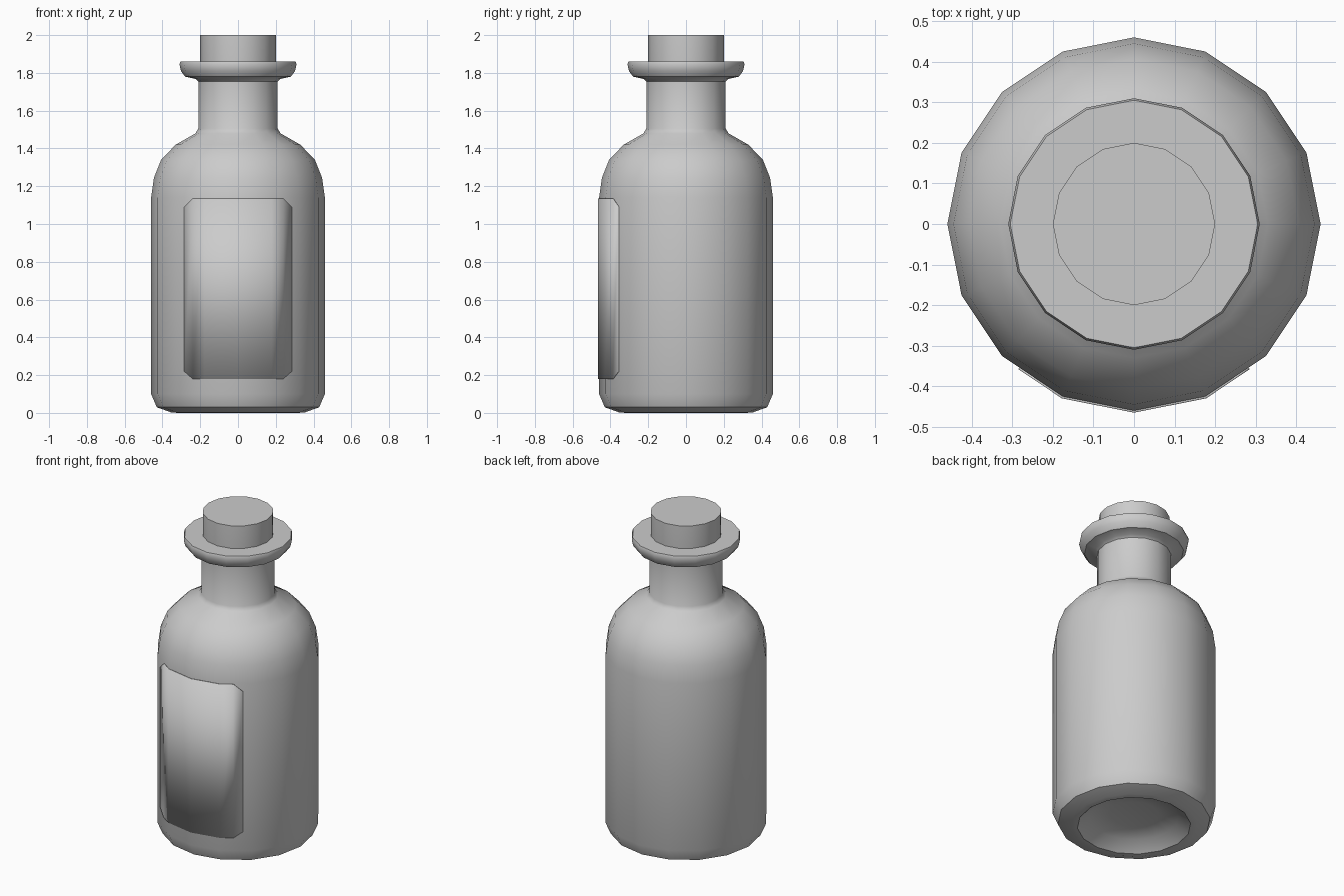
import bpy, math

if "Cube" in bpy.data.objects:
    bpy.data.objects.remove(bpy.data.objects["Cube"])

SIDES = 16


def finish(name, verts, faces, angle=40):
    mesh = bpy.data.meshes.new(name)
    mesh.from_pydata(verts, [], faces)
    mesh.update()
    obj = bpy.data.objects.new(name, mesh)
    bpy.context.collection.objects.link(obj)
    bpy.ops.object.select_all(action='DESELECT')
    obj.select_set(True)
    bpy.context.view_layer.objects.active = obj
    bpy.ops.object.shade_smooth_by_angle(angle=math.radians(angle))
    return obj


def lathe(name, profile):
    """Revolve (radius, z) points, listed bottom to top; both ends are capped."""
    verts = [(r * math.cos(2 * math.pi * i / SIDES),
              r * math.sin(2 * math.pi * i / SIDES), z)
             for r, z in profile for i in range(SIDES)]
    faces = []
    for k in range(len(profile) - 1):
        for i in range(SIDES):
            j = (i + 1) % SIDES
            a, b = k * SIDES, (k + 1) * SIDES
            faces.append((a + i, a + j, b + j, b + i))
    last = (len(profile) - 1) * SIDES
    faces.append(tuple(reversed(range(SIDES))))
    faces.append(tuple(range(last, last + SIDES)))
    return finish(name, verts, faces)


# Bottle: hollowed base, body, rounded shoulder, neck, flared lip and bore
lathe("bottle", [
    (0.14, 0.075), (0.25, 0.055), (0.32, 0.0), (0.355, 0.003),
    (0.43, 0.03), (0.46, 0.10), (0.46, 1.14), (0.445, 1.245),
    (0.407, 1.34), (0.33, 1.42), (0.225, 1.48), (0.21, 1.505),
    (0.21, 1.755), (0.225, 1.768), (0.28, 1.78), (0.302, 1.81),
    (0.31, 1.845), (0.305, 1.86), (0.20, 1.86), (0.197, 1.72)])

# Stopper
lathe("stopper", [(0.19, 1.73), (0.20, 1.86), (0.20, 2.0)])

# Label: sheet with clipped corners wrapped over the front facets
R = 0.465
step = 2 * math.pi / SIDES
corners = [(R * math.sin(k * step), -R * math.cos(k * step)) for k in range(3)]


def facet_y(x):
    (x0, y0), (x1, y1) = corners[:2] if x <= corners[1][0] else corners[1:]
    return y0 + (y1 - y0) * (x - x0) / (x1 - x0)


half = [(0.0, 0.18, 1.135), (corners[1][0], 0.18, 1.135),
        (0.24, 0.18, 1.135), (0.285, 0.22, 1.09)]
columns = [(-x, a, b) for x, a, b in reversed(half[1:])] + half
verts = [(x, facet_y(abs(x)), z) for x, a, b in columns for z in (a, b)]
faces = [(2 * i, 2 * i + 2, 2 * i + 3, 2 * i + 1) for i in range(len(columns) - 1)]
label = finish("label", verts, faces)
solid = label.modifiers.new("paper_thickness", 'SOLIDIFY')
solid.thickness = 0.006
solid.offset = -1
